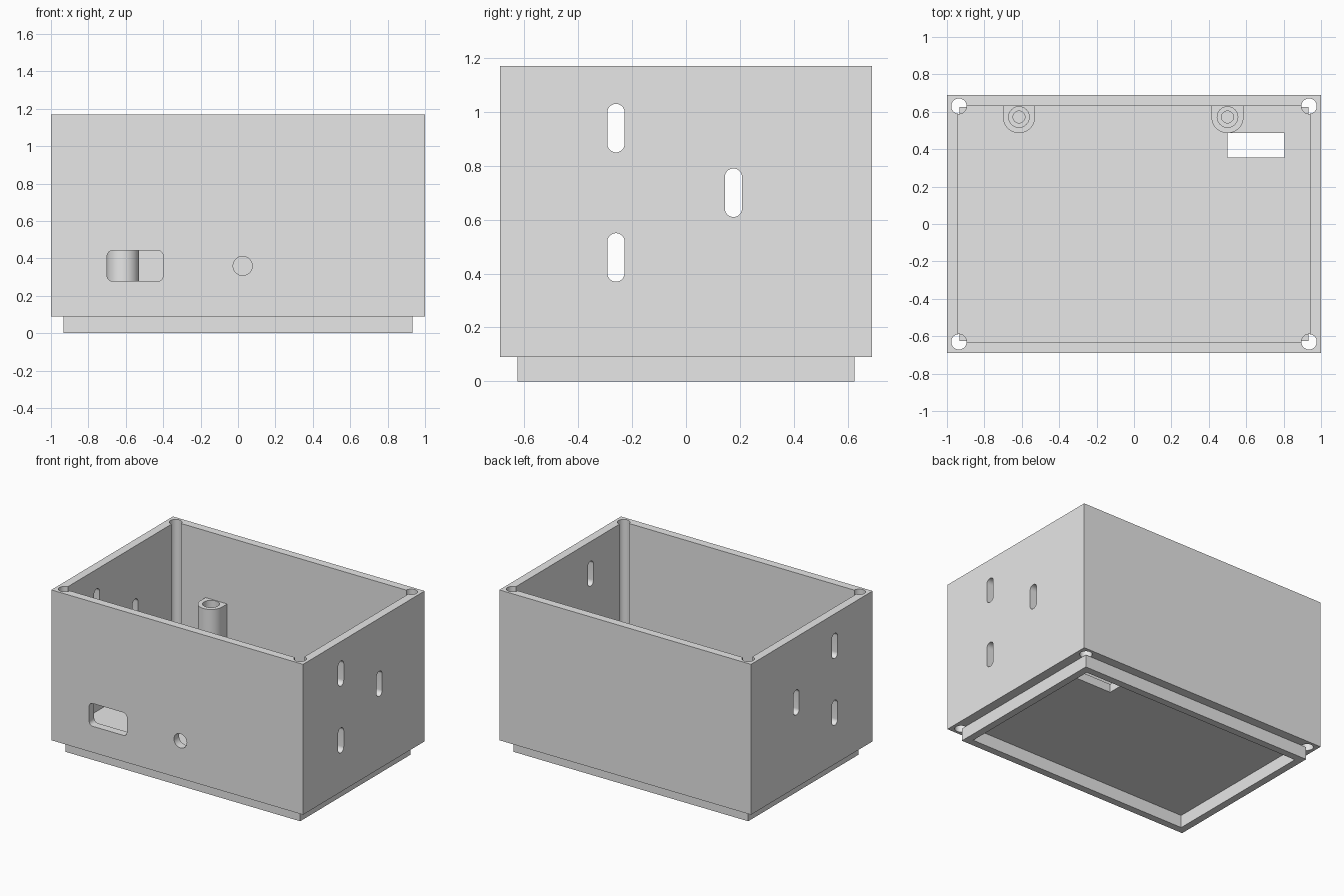
import bpy, bmesh, math

cube = bpy.data.objects.get("Cube")
if cube:
    bpy.data.objects.remove(cube, do_unlink=True)

grey = bpy.data.materials.new("plain_grey")
grey.use_nodes = True
grey.diffuse_color = (0.8, 0.8, 0.8, 1)
grey.node_tree.nodes["Principled BSDF"].inputs["Base Color"].default_value = (0.8, 0.8, 0.8, 1)

# Maps a flat profile point and a depth to space, for each extrusion axis
PLACE = {"x": lambda u, v, d: (d, u, v),
         "y": lambda u, v, d: (u, d, v),
         "z": lambda u, v, d: (u, v, d)}


def arc(cx, cy, r, start, end, steps):
    return [(cx + r * math.cos(math.radians(start + (end - start) * i / steps)),
             cy + r * math.sin(math.radians(start + (end - start) * i / steps)))
            for i in range(steps + 1)]


def circle(cx, cy, r):
    return arc(cx, cy, r, 0, 360, 40)[:-1]


def rect(x0, x1, y0, y1):
    return [(x0, y0), (x1, y0), (x1, y1), (x0, y1)]


def rounded(cx, cy, w, h, r):
    a, b = w / 2 - r, h / 2 - r
    corners = [(a, b), (-a, b), (-a, -b), (a, -b)]
    return [p for i, (dx, dy) in enumerate(corners)
            for p in arc(cx + dx, cy + dy, r, 90 * i, 90 * i + 90, 10)]


def prism(name, profile, axis, lo, hi):
    bm = bmesh.new()
    low, high = ([bm.verts.new(PLACE[axis](u, v, d)) for u, v in profile] for d in (lo, hi))
    bm.faces.new(low)
    bm.faces.new(high)
    for i in range(len(low)):
        bm.faces.new((low[i - 1], low[i], high[i], high[i - 1]))
    bmesh.ops.remove_doubles(bm, verts=bm.verts, dist=1e-5)
    bmesh.ops.recalc_face_normals(bm, faces=bm.faces)
    mesh = bpy.data.meshes.new(name)
    bm.to_mesh(mesh)
    bm.free()
    mesh.materials.append(grey)
    obj = bpy.data.objects.new(name, mesh)
    bpy.context.collection.objects.link(obj)
    return obj


def activate(obj):
    bpy.ops.object.select_all(action="DESELECT")
    obj.select_set(True)
    bpy.context.view_layer.objects.active = obj


def cut(obj, *shape):
    cutter = prism("cutter", *shape)
    cutter.hide_render = True
    mod = obj.modifiers.new("cut", "BOOLEAN")
    mod.operation = "DIFFERENCE"
    mod.solver = "EXACT"
    mod.object = cutter
    activate(obj)
    bpy.ops.object.modifier_apply(modifier=mod.name)
    bpy.data.objects.remove(cutter, do_unlink=True)


def smooth(obj):
    activate(obj)
    bpy.ops.object.shade_smooth_by_angle(angle=math.radians(30))


BASE, FLOOR, TOP = 0.09, 0.15, 1.17
INNER_X, INNER_Y = 0.94, 0.632

# Open box with a thin floor
body = prism("box_body", rect(-1, 1, -0.69, 0.69), "z", BASE, TOP)
cut(body, rect(-INNER_X, INNER_X, -INNER_Y, INNER_Y), "z", FLOOR, TOP + 0.1)

# Screw holes down the four corners
for sx in (-1, 1):
    for sy in (-1, 1):
        cut(body, circle(sx * 0.936, sy * 0.63, 0.041), "z", 0, TOP + 0.1)

# Vent slots through both side walls
for y, z in ((-0.26, 0.94), (-0.26, 0.46), (0.176, 0.70)):
    cut(body, rounded(y, z, 0.064, 0.18, 0.032), "x", -1.2, 1.2)

# Front socket opening and round hole
cut(body, rounded(-0.55, 0.36, 0.3, 0.164, 0.03), "y", -0.8, -0.5)
cut(body, circle(0.025, 0.36, 0.051), "y", -0.8, -0.5)

# Cable opening in the floor
cut(body, rect(0.5, 0.805, 0.355, 0.487), "z", 0, 0.3)
smooth(body)

# Locating lip under the floor
lip = prism("bottom_lip", rect(-0.932, 0.932, -0.625, 0.625), "z", 0, BASE)
cut(lip, rect(-0.88, 0.88, -0.573, 0.573), "z", -0.1, BASE + 0.1)

# Bored mounting posts against the back wall
for side, x in (("right", -0.615), ("left", 0.5)):
    outline = [(x - 0.086, 0.65)] + arc(x, 0.572, 0.086, 180, 360, 24) + [(x + 0.086, 0.65)]
    post = prism(side + "_mounting_post", outline, "z", FLOOR - 0.02, 0.69)
    cut(post, circle(x, 0.572, 0.055), "z", 0.6, 0.8)
    cut(post, circle(x, 0.572, 0.032), "z", 0.3, 0.8)
    smooth(post)
